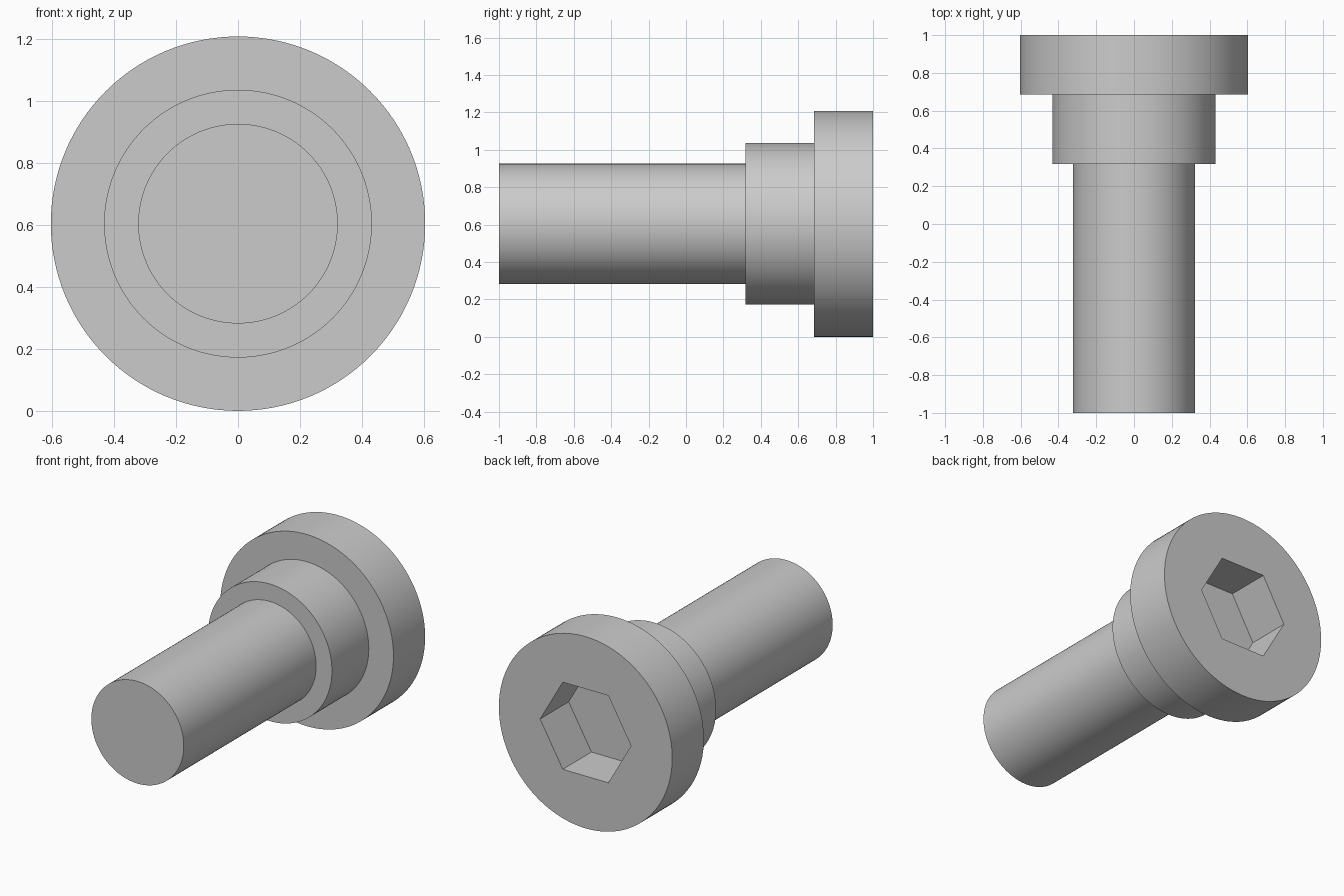
import bpy, bmesh, math
from mathutils import Vector

cube = bpy.data.objects.get("Cube")
if cube:
    bpy.data.objects.remove(cube, do_unlink=True)

HEAD_R, COLLAR_R, SHAFT_R = 0.604, 0.432, 0.322
TIP_Y, COLLAR_Y, HEAD_Y, BACK_Y = -1.0, 0.318, 0.685, 1.0
SOCKET_R, SOCKET_DEPTH = 0.317, 0.285
AXIS = Vector((0, 0, HEAD_R))

grey = bpy.data.materials.new("plain grey")
grey.use_nodes = True
colour = (0.6, 0.6, 0.6, 1)
grey.diffuse_color = colour
grey.node_tree.nodes["Principled BSDF"].inputs["Base Color"].default_value = colour


def make_object(name, bm):
    bmesh.ops.recalc_face_normals(bm, faces=bm.faces)
    mesh = bpy.data.meshes.new(name)
    bm.to_mesh(mesh)
    bm.free()
    mesh.materials.append(grey)
    obj = bpy.data.objects.new(name, mesh)
    bpy.context.collection.objects.link(obj)
    return obj


def lathe(name, profile, steps):
    """Turn (radius, y) points about the bolt axis and cap both ends."""
    bm = bmesh.new()
    verts = [bm.verts.new(AXIS + Vector((r, y, 0))) for r, y in profile]
    edges = [bm.edges.new(pair) for pair in zip(verts, verts[1:])]
    bmesh.ops.spin(bm, geom=verts + edges, cent=AXIS, axis=(0, 1, 0),
                   angle=math.tau, steps=steps)
    bmesh.ops.remove_doubles(bm, verts=bm.verts, dist=1e-5)
    bmesh.ops.holes_fill(bm, edges=[e for e in bm.edges if e.is_boundary], sides=0)
    return make_object(name, bm)


# Stepped body: shaft, collar and head
bolt = lathe("shoulder_bolt", [
    (SHAFT_R, TIP_Y), (SHAFT_R, COLLAR_Y),
    (COLLAR_R, COLLAR_Y), (COLLAR_R, HEAD_Y),
    (HEAD_R, HEAD_Y), (HEAD_R, BACK_Y)], 128)

# Hexagonal socket cut into the back of the head
bm = bmesh.new()
corners = [math.tau * i / 6 for i in range(6)]
hexagon = bm.faces.new([
    bm.verts.new(AXIS + Vector((SOCKET_R * math.cos(a), BACK_Y - SOCKET_DEPTH,
                                SOCKET_R * math.sin(a)))) for a in corners])
grown = bmesh.ops.extrude_face_region(bm, geom=[hexagon], use_keep_orig=True)
moved = [g for g in grown["geom"] if isinstance(g, bmesh.types.BMVert)]
bmesh.ops.translate(bm, verts=moved, vec=(0, SOCKET_DEPTH + 0.1, 0))
cutter = make_object("socket_cutter", bm)
cutter.hide_render = True

cut = bolt.modifiers.new("hex socket", "BOOLEAN")
cut.operation = "DIFFERENCE"
cut.solver = "EXACT"
cut.object = cutter

bpy.ops.object.select_all(action="DESELECT")
bolt.select_set(True)
bpy.context.view_layer.objects.active = bolt
bpy.ops.object.modifier_apply(modifier=cut.name)
bpy.data.objects.remove(cutter, do_unlink=True)
bpy.ops.object.shade_smooth_by_angle(angle=math.radians(30))
